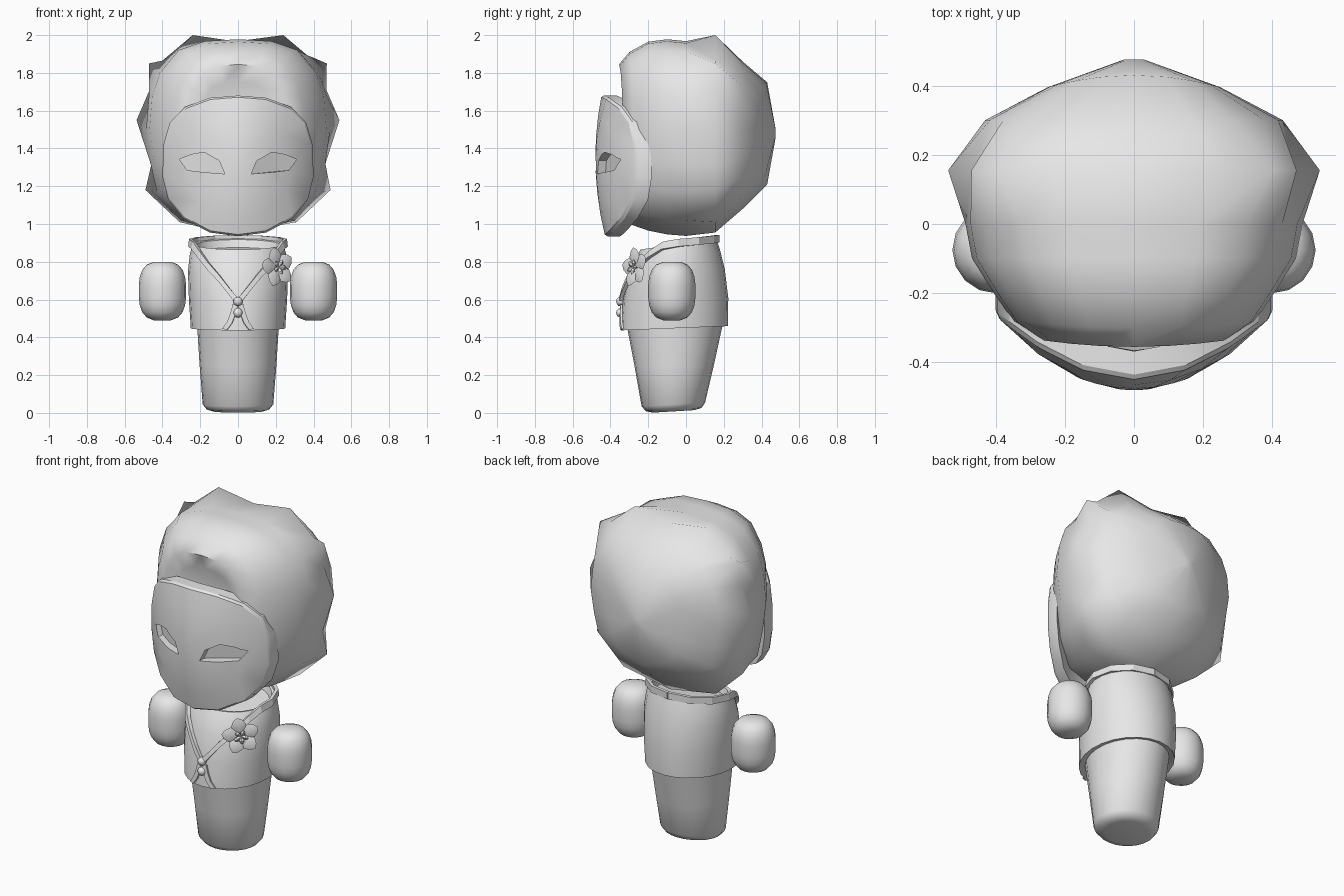
import bpy, bmesh
from math import sin, cos, radians, pi
from mathutils import Vector

cube = bpy.data.objects.get("Cube")
if cube:
    bpy.data.objects.remove(cube, do_unlink=True)

GREY = (0.8, 0.8, 0.8, 1)
mat = bpy.data.materials.new("plain_grey")
mat.use_nodes = True
mat.diffuse_color = GREY
mat.node_tree.nodes["Principled BSDF"].inputs["Base Color"].default_value = GREY


def activate(ob):
    bpy.ops.object.select_all(action='DESELECT')
    ob.select_set(True)
    bpy.context.view_layer.objects.active = ob


def smooth(ob, angle):
    activate(ob)
    bpy.ops.object.shade_smooth_by_angle(angle=radians(angle))


def finish(name, bm, angle=40):
    bmesh.ops.recalc_face_normals(bm, faces=bm.faces)
    me = bpy.data.meshes.new(name)
    bm.to_mesh(me)
    bm.free()
    me.materials.append(mat)
    ob = bpy.data.objects.new(name, me)
    bpy.context.collection.objects.link(ob)
    if angle:
        smooth(ob, angle)
    return ob


def loft(name, rings, angle=40):
    """Closed skin over rings of equal point count."""
    bm = bmesh.new()
    vs = [[bm.verts.new(p) for p in r] for r in rings]
    n = len(vs[0])
    for a, b in zip(vs, vs[1:]):
        for i in range(n):
            j = (i + 1) % n
            bm.faces.new((a[i], a[j], b[j], b[i]))
    bm.faces.new(vs[0])
    bm.faces.new(vs[-1])
    return finish(name, bm, angle)


def ribbon(name, left, right, thick):
    """Strip between two edges, thickened both ways."""
    bm = bmesh.new()
    a = [bm.verts.new(p) for p in left]
    b = [bm.verts.new(p) for p in right]
    for i in range(len(a) - 1):
        bm.faces.new((a[i], a[i + 1], b[i + 1], b[i]))
    ob = finish(name, bm, 0)
    mod = ob.modifiers.new("thickness", 'SOLIDIFY')
    mod.thickness = thick
    mod.offset = 0
    return ob


def mirrored(half):
    """Mirror a half outline whose first and last points lie on x = 0."""
    return half + [(-x, y) for x, y in half[-2:0:-1]]


# Hair: rounded sections lofted front to back, with one spiky section behind the middle
ROUND = mirrored([(0, 1), (.38, .99), (.67, .945), (.88, .83), (.97, .71),
                  (1, .54), (.95, .37), (.88, .22), (.61, .08), (0, 0)])
SPIKY = mirrored([(0, 1.965), (.24, 2), (.4, 1.865), (.47, 1.85), (.468, 1.71),
                  (.537, 1.55), (.46, 1.31), (.49, 1.18), (.31, 1.01), (0, .955)])


def hair_ring(y, w, bottom, top, bow=0):
    return [(u * w, y + bow * (1 - u * u), bottom + t * (top - bottom)) for u, t in ROUND]


hair = [hair_ring(*r) for r in (
    (-.315, .2, 1.2, 1.75), (-.335, .27, 1.05, 1.845, -.02), (-.28, .35, 1, 1.91, -.02),
    (-.2, .405, .965, 1.965), (-.1, .468, .945, 1.978), (0, .487, .937, 1.968))]
hair.append([(x, .155, z) for x, z in SPIKY])
hair += [hair_ring(*r) for r in (
    (.3, .43, 1.08, 1.86), (.395, .25, 1.21, 1.75, .035), (.475, .03, 1.46, 1.5))]
loft("hair", hair, 60)

# Face: bowed mask with a rim
MID = 1.32
OUTLINE = mirrored([(0, 1.68), (.15, 1.668), (.28, 1.62), (.36, 1.54), (.395, 1.42),
                    (.4, 1.25), (.37, 1.13), (.29, 1.03), (.15, .955), (0, .935)])


def face_y(x, z):
    return -.48 + 1.35 * x * x + .3 * (z - 1.35) ** 2


def face_ring(s, dy):
    pts = [(x * s, MID + (z - MID) * s) for x, z in OUTLINE]
    return [(x, face_y(x, z) + dy, z) for x, z in pts]


face = loft("face", [face_ring(s, d) for s, d in (
    (.12, 0), (.4, 0), (.7, 0), (.975, 0), (1, .012), (1, .08),
    (.7, .1), (.3, .1))], 0)

# Eyes: recessed openings cut into the face
EYE = [(.07, 1.265), (.1, 1.335), (.18, 1.38), (.25, 1.367), (.31, 1.342),
       (.27, 1.285), (.19, 1.275)]
for side in (1, -1):
    cutter = loft("eye_cutter", [
        [(side * x, -.7, z) for x, z in EYE],
        [(side * x, face_y(x, z) + .045, z) for x, z in EYE]], 0)
    cutter.hide_render = True
    mod = face.modifiers.new("eye", 'BOOLEAN')
    mod.operation = 'DIFFERENCE'
    mod.object = cutter
    activate(face)
    bpy.ops.object.modifier_apply(modifier=mod.name)
    bpy.data.objects.remove(cutter, do_unlink=True)
smooth(face, 25)


def oval(z, rx, ry, cy, tilt=0, cx=0, n=24):
    pts = []
    for i in range(n):
        a = 2 * pi * i / n
        y = cy - ry * cos(a)
        pts.append((cx + rx * sin(a), y, z + tilt * (y - cy)))
    return pts


# Skirt
loft("skirt", [oval(*r) for r in (
    (.008, .13, .11, -.065, .06), (.018, .165, .148, -.065, .06),
    (.045, .187, .168, -.067, .06), (.25, .203, .21, -.063), (.47, .217, .255, -.06))])

# Jacket: flared hem and an open, backward rising neck
JACKET = [(.448, .25, .283, -.062, .04), (.6, .26, .28, -.056, .03),
          (.75, .265, .255, -.05, .05), (.84, .255, .225, -.045, .1),
          (.895, .24, .2, -.04, .15)]
loft("jacket", [oval(*r) for r in [(.46, .21, .24, -.06, .04)] + JACKET +
                [(.89, .222, .182, -.04, .15), (.85, .21, .17, -.04, .15)]])


def on_jacket(deg, z, grow=1.02):
    """Point on the jacket; 0 degrees is the front."""
    zc = min(max(z, JACKET[0][0]), JACKET[-1][0])
    for a, b in zip(JACKET, JACKET[1:]):
        if zc <= b[0]:
            k = (zc - a[0]) / (b[0] - a[0])
            rx, ry, cy = (a[i] + k * (b[i] - a[i]) for i in (1, 2, 3))
            break
    t = radians(deg)
    return (rx * grow * sin(t), cy - ry * grow * cos(t), z)


# Collar and the two lapel tails below the buttons
COLLAR = [(0, .585), (11, .65), (22, .715), (35, .775), (51, .84), (68, .885),
          (90, .9), (120, .91), (150, .918), (180, .922)]
path = [(-d, z) for d, z in COLLAR[:0:-1]] + COLLAR
ribbon("collar", [on_jacket(d, z + .02, 1.04) for d, z in path],
       [on_jacket(d, z - .02, 1.04) for d, z in path], .02)
for side, label in ((1, "left"), (-1, "right")):
    tail = [(0, .57), (3, .52), (7, .475), (13, .44)]
    ribbon(label + "_lapel_tail", [on_jacket(side * d, z) for d, z in tail],
           [on_jacket(side * (d + 6), z + .005) for d, z in tail], .012)

    # Hands: rounded capsules
    prof = [(.155, .045), (.14, .083), (.112, .107), (.075, .12), (.035, .125)]
    prof = [(-h, r) for h, r in prof] + prof[::-1]
    loft(label + "_hand", [oval(.645 + h, r, r, -.075, 0, side * .4, 16)
                           for h, r in prof], 60)

# Buttons
for i, z in enumerate((.59, .53)):
    bm = bmesh.new()
    bmesh.ops.create_uvsphere(bm, u_segments=12, v_segments=8, radius=.025)
    bmesh.ops.translate(bm, verts=bm.verts, vec=(0, -.345, z))
    finish("button_%d" % (i + 1), bm, 60)

# Flower brooch: five ridged petals around a small star
turn = Vector((.6, -.8, .1)).to_track_quat('Z', 'Y')
centre = Vector((.205, -.265, .77))


def petals(name, length, width, lift, phase):
    bm = bmesh.new()
    shape = [(0, 0), (.65, .3), (1, .58), (.6, .85), (0, 1), (-.6, .85), (-1, .58), (-.65, .3)]
    for k in range(5):
        a = 2 * pi * k / 5 + phase

        def place(x, y, h):
            p = Vector((x * cos(a) - y * sin(a), x * sin(a) + y * cos(a), h + lift))
            return bm.verts.new(centre + turn @ p)
        edge = [place(x * width, y * length, .012 * y) for x, y in shape]
        top = place(0, length * .55, .02)
        low = place(0, length * .55, -.01)
        for i in range(len(edge)):
            j = (i + 1) % len(edge)
            bm.faces.new((edge[i], edge[j], top))
            bm.faces.new((edge[j], edge[i], low))
    finish(name, bm, 30)


petals("flower_petals", .108, .043, 0, .2)
petals("flower_centre", .042, .014, .018, .2 + pi / 5)
